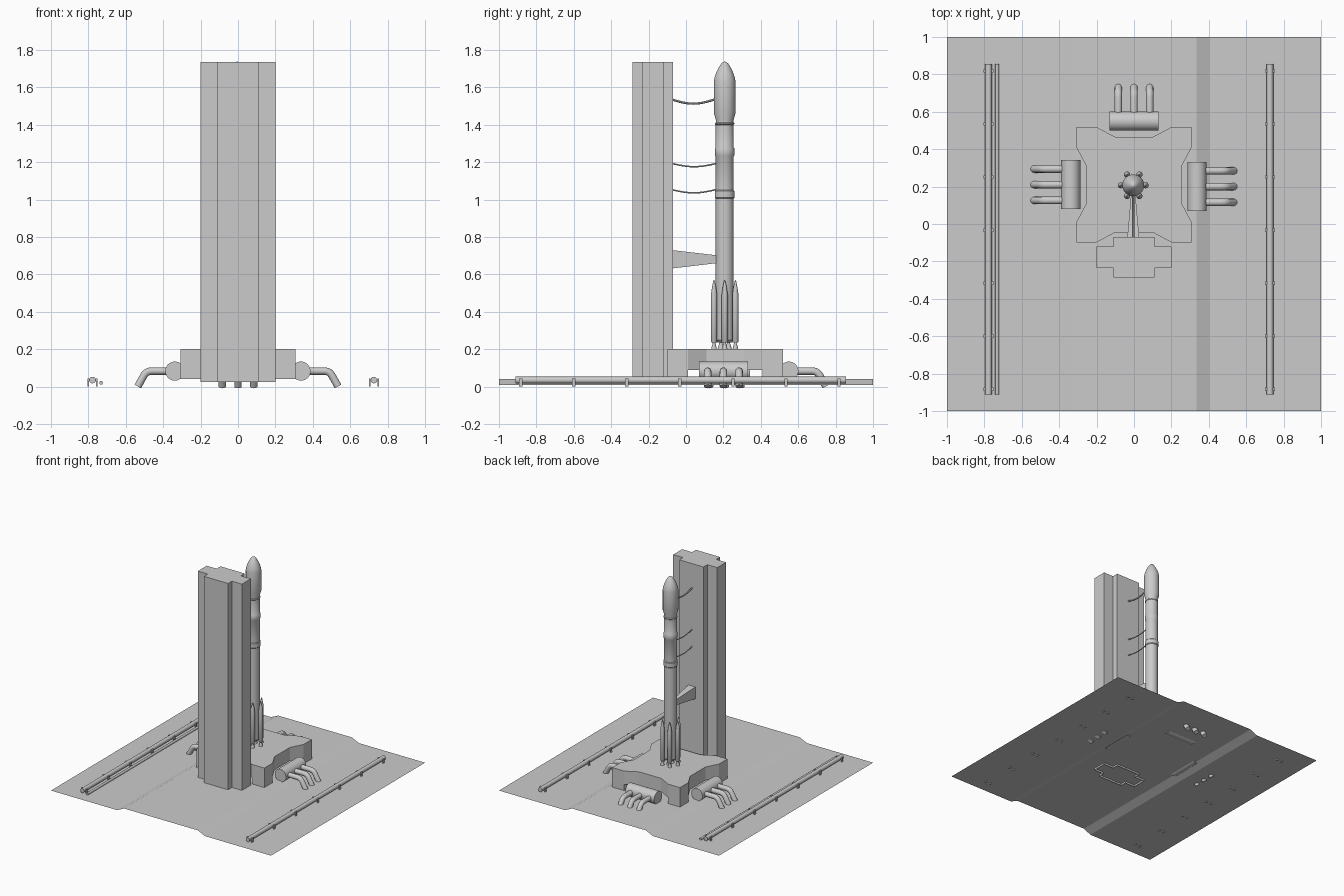
import bpy, bmesh
from math import sin, cos, pi, radians
from mathutils import Vector, Matrix

if "Cube" in bpy.data.objects:
    bpy.data.objects.remove(bpy.data.objects["Cube"])


def finish(name, bm, smooth=False):
    bmesh.ops.recalc_face_normals(bm, faces=bm.faces)
    me = bpy.data.meshes.new(name)
    bm.to_mesh(me)
    bm.free()
    ob = bpy.data.objects.new(name, me)
    bpy.context.collection.objects.link(ob)
    if smooth:
        shade(ob)
    return ob


def shade(ob):
    bpy.ops.object.select_all(action='DESELECT')
    ob.select_set(True)
    bpy.context.view_layer.objects.active = ob
    bpy.ops.object.shade_smooth_by_angle(angle=radians(35))


def add_box(bm, x, y, z):
    """Box from (min, max) pairs."""
    size = [b - a for a, b in (x, y, z)]
    mid = [(a + b) / 2 for a, b in (x, y, z)]
    bmesh.ops.create_cube(bm, size=1, matrix=Matrix.Translation(mid) @ Matrix.Diagonal((*size, 1)))


def add_prism(bm, outline, z0, z1, bottom=True):
    lo = [bm.verts.new((x, y, z0)) for x, y in outline]
    hi = [bm.verts.new((x, y, z1)) for x, y in outline]
    n = len(lo)
    for i in range(n):
        j = (i + 1) % n
        bm.faces.new((lo[i], lo[j], hi[j], hi[i]))
    bm.faces.new(hi)
    if bottom:
        bm.faces.new(lo[::-1])


def add_lathe(bm, profile, cx, cy, n):
    """Revolve (radius, z) points, with capped ends."""
    rings = [[bm.verts.new((cx + r * cos(2 * pi * i / n), cy + r * sin(2 * pi * i / n), z))
              for i in range(n)] for r, z in profile]
    for a, b in zip(rings, rings[1:]):
        for i in range(n):
            j = (i + 1) % n
            bm.faces.new((a[i], a[j], b[j], b[i]))
    bm.faces.new(rings[0][::-1])
    bm.faces.new(rings[-1])


def tube(name, paths, radius, res=4):
    """Round tubes along point paths, converted to mesh."""
    cu = bpy.data.curves.new(name, 'CURVE')
    cu.dimensions = '3D'
    cu.bevel_depth = radius
    cu.bevel_resolution = res
    cu.use_fill_caps = True
    for pts in paths:
        sp = cu.splines.new('POLY')
        sp.points.add(len(pts) - 1)
        for p, co in zip(sp.points, pts):
            p.co = (*co, 1)
    ob = bpy.data.objects.new(name, cu)
    bpy.context.collection.objects.link(ob)
    bpy.ops.object.select_all(action='DESELECT')
    ob.select_set(True)
    bpy.context.view_layer.objects.active = ob
    bpy.ops.object.convert(target='MESH')
    shade(bpy.context.view_layer.objects.active)


# Ground sheet with a slightly raised middle strip
bm = bmesh.new()
prof = [(-1, .01), (-.4, .01), (-.335, .04), (.335, .04), (.4, .01), (1, .01)]
rows = [[bm.verts.new((x, y, z)) for x, z in prof] for y in (-1, 1)]
for i in range(len(prof) - 1):
    bm.faces.new((rows[0][i], rows[0][i + 1], rows[1][i + 1], rows[1][i]))
finish("ground", bm)

# Service tower, a cross-shaped shaft open underneath
q = [(.2, -.235), (.2, -.12), (.11, -.12), (.11, -.07)]
right = [(.11, -.285), (.11, -.235)] + q
bm = bmesh.new()
add_prism(bm, right + [(-x, y) for x, y in reversed(right)], .025, 1.735, bottom=False)
finish("service_tower", bm)

# Launch platform with recessed sides and four corner legs
CY = .21
quarter = [(.255, .1), (.308, .2), (.308, .308), (.2, .308), (.1, .255)]
outline = []
for k in range(4):
    c, s = (1, 0, -1, 0)[k], (0, 1, 0, -1)[k]
    outline += [(c * x - s * y, CY + s * x + c * y) for x, y in quarter]
bm = bmesh.new()
add_prism(bm, outline, .09, .2)
for sx in (-1, 1):
    for sy in (-1, 1):
        add_box(bm, sorted((sx * .2, sx * .308)),
                sorted((CY + sy * .2, CY + sy * .308)), (.04, .09))
finish("launch_platform", bm)

# Flame ducts: a drum with three bent pipes on three sides
bend = [(0, .083), (.125, .083), (.14, .081), (.153, .074), (.163, .063), (.198, .001)]
for name, base, out in (("left", (-.338, .21), (-1, 0)),
                        ("right", (.337, .20), (1, 0)),
                        ("back", (0, .55), (0, 1))):
    d = Vector((*out, 0))
    t = Vector((abs(out[1]), abs(out[0]), 0))
    b = Vector((*base, 0))
    bm = bmesh.new()
    rot = Vector((0, 0, 1)).rotation_difference(t).to_matrix().to_4x4()
    bmesh.ops.create_cone(bm, cap_ends=True, segments=32, radius1=.051, radius2=.051, depth=.262,
                          matrix=Matrix.Translation(b + Vector((0, 0, .083))) @ rot)
    finish(name + "_drum", bm, True)
    tube(name + "_duct_pipes",
         [[b + t * o + d * u + Vector((0, 0, z)) for u, z in bend] for o in (-.084, 0, .084)], .02)

# Rocket body, bands and nose fairing
RX, RY = -.004, .207
body = [(.036, .235), (.048, .25), (.048, 1.005), (.053, 1.01), (.053, 1.045), (.048, 1.05),
        (.048, 1.23), (.051, 1.235), (.051, 1.275), (.048, 1.28),
        (.048, 1.4), (.051, 1.403), (.051, 1.41), (.047, 1.413), (.047, 1.425), (.058, 1.462),
        (.058, 1.63), (.054, 1.653), (.045, 1.68), (.033, 1.705), (.018, 1.728), (.008, 1.736),
        (.001, 1.738)]
bm = bmesh.new()
add_lathe(bm, body, RX, RY, 32)
finish("rocket_body", bm, True)

# Six strap-on boosters and all nozzles
bm = bmesh.new()
nozzles = bmesh.new()
nozzle = [(.015, .2), (.012, .215), (.007, .232), (.007, .245)]
for i in range(6):
    x, y = RX + .066 * cos(i * pi / 3), RY + .066 * sin(i * pi / 3)
    add_lathe(bm, [(.013, .235), (.0165, .24), (.0165, .49), (.011, .53), (.005, .56), (.001, .57)],
              x, y, 16)
    add_lathe(nozzles, nozzle, x, y, 16)
for s in (-1, 1):
    add_lathe(nozzles, [(r * 1.2, z) for r, z in nozzle], RX, RY + s * .02, 16)
finish("boosters", bm, True)
finish("nozzles", nozzles, True)

# Tapered support arm from tower to rocket
bm = bmesh.new()
ends = []
for y, w, zs in ((-.075, .032, (.632, .73)), (.165, .011, (.66, .702))):
    ends.append([bm.verts.new((RX + sx * w, y, zs[k])) for sx, k in ((-1, 0), (1, 0), (1, 1), (-1, 1))])
for i in range(4):
    j = (i + 1) % 4
    bm.faces.new((ends[0][i], ends[0][j], ends[1][j], ends[1][i]))
bm.faces.new(ends[0])
bm.faces.new(ends[1])
finish("support_arm", bm)

# Sagging umbilical lines
for k, (z, sag, r, y1) in enumerate(((1.535, .022, .006, .152), (1.193, .017, .004, .162),
                                     (1.053, .017, .004, .158))):
    pts = [(RX, -.075 + (y1 + .075) * i / 12, z - sag * sin(pi * i / 12)) for i in range(13)]
    tube("umbilical_%d" % (k + 1), [pts], r, 2)

# Ground pipelines on small cradles
for side, x in (("left", -.778), ("right", .727)):
    tube(side + "_pipeline", [[(x, -.912, .035), (x, .856, .035)]], .018)
    bm = bmesh.new()
    for i in range(7):
        y = -.883 + i * .2835
        for s in (-1, 1):
            add_box(bm, (x + s * .022 - .004, x + s * .022 + .004), (y - .009, y + .009), (0, .044))
        add_box(bm, (x - .022, x + .022), (y - .008, y + .008), (.03, .04))
    finish(side + "_pipe_cradles", bm)
tube("thin_pipeline", [[(-.732, -.912, .02), (-.732, .856, .02)]], .01)
